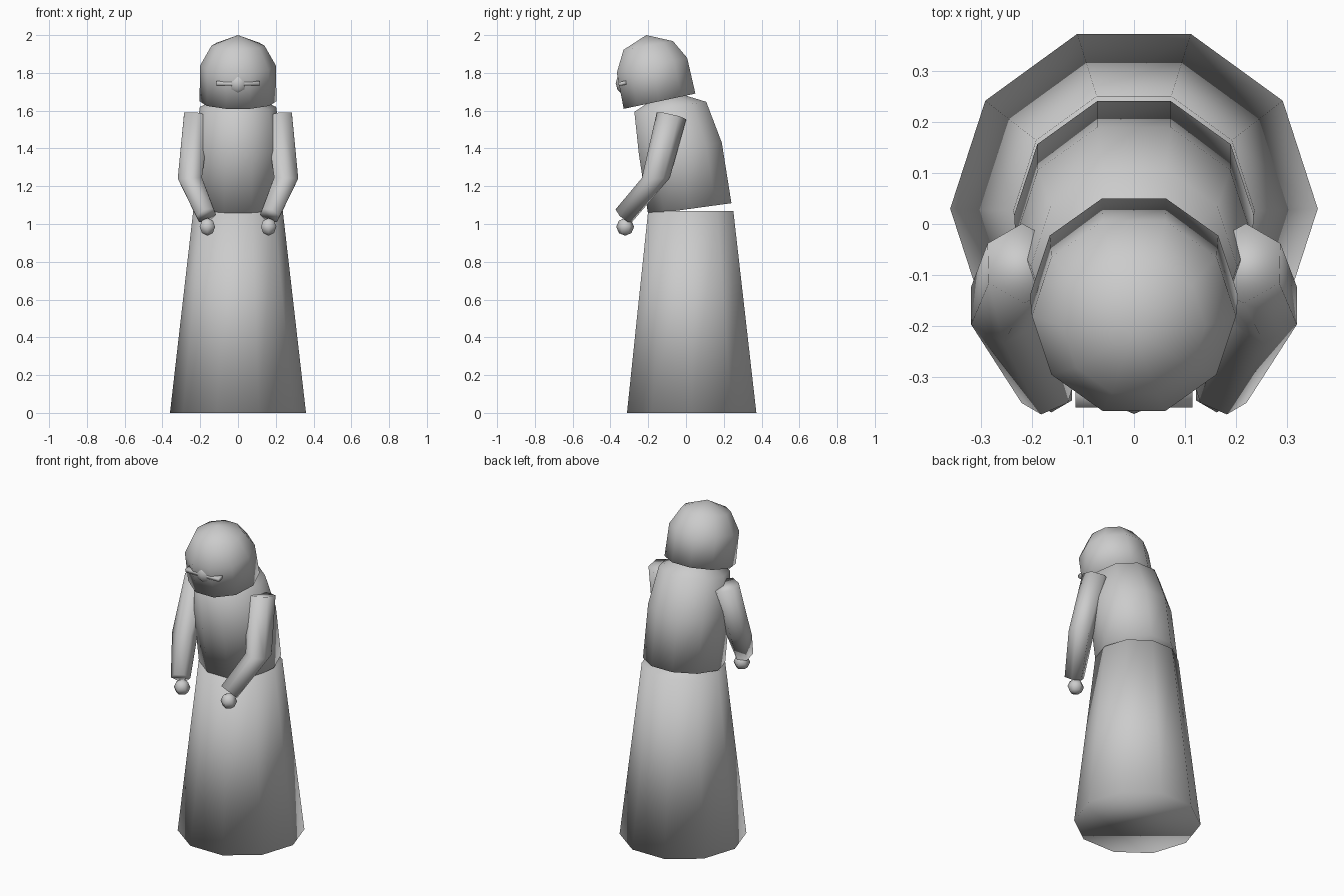
import bpy, bmesh, math
from mathutils import Vector, Matrix

if "Cube" in bpy.data.objects:
    bpy.data.objects.remove(bpy.data.objects["Cube"])

grey = bpy.data.materials.new("plain grey")
grey.diffuse_color = (0.6, 0.6, 0.6, 1)
grey.use_nodes = True
grey.node_tree.nodes["Principled BSDF"].inputs["Base Color"].default_value = grey.diffuse_color


def finish(name, bm):
    bmesh.ops.recalc_face_normals(bm, faces=bm.faces)
    me = bpy.data.meshes.new(name)
    bm.to_mesh(me)
    bm.free()
    me.materials.append(grey)
    for p in me.polygons:
        p.use_smooth = True
    ob = bpy.data.objects.new(name, me)
    bpy.context.collection.objects.link(ob)
    return ob


def loft(name, rings, apex=None):
    """Join rings of points; close the start, and end in a cap or a point."""
    bm = bmesh.new()
    loops = [[bm.verts.new(p) for p in ring] for ring in rings]
    n = len(loops[0])
    for a, b in zip(loops, loops[1:]):
        for i in range(n):
            j = (i + 1) % n
            bm.faces.new((a[i], a[j], b[j], b[i]))
    bm.faces.new(loops[0])
    if apex:
        tip = bm.verts.new(apex)
        for i in range(n):
            bm.faces.new((loops[-1][i], loops[-1][(i + 1) % n], tip))
    else:
        bm.faces.new(loops[-1])
    return finish(name, bm)


def body_ring(y, z, r, tilt=0):
    """Ten-sided ring, leaning forward by tilt degrees."""
    rot = Matrix.Rotation(math.radians(tilt), 3, 'X')
    return [rot @ Vector((r * math.cos(math.tau * i / 10), r * math.sin(math.tau * i / 10), 0))
            + Vector((0, y, z)) for i in range(10)]


def arm_ring(centre, r, direction):
    """Six-sided ring across the arm, one corner pointing forward and up."""
    d = Vector(direction).normalized()
    back = (Vector((0, 1, 0)) - d * d.y).normalized()
    side = back.cross(d)
    return [Vector(centre) + r * (math.cos(math.tau * i / 6) * back + math.sin(math.tau * i / 6) * side)
            for i in range(6)]


def ball(name, centre, r, seg, rings):
    bm = bmesh.new()
    bmesh.ops.create_uvsphere(bm, u_segments=seg, v_segments=rings, radius=r,
                              matrix=Matrix.Translation(centre))
    return finish(name, bm)


# Skirt and leaning torso
loft("skirt", [body_ring(0.03, 0, 0.36), body_ring(0.025, 1.07, 0.237)])
loft("torso", [body_ring(0.02, 1.08, 0.234, 7.8), body_ring(-0.03, 1.40, 0.233, 8),
               body_ring(-0.083, 1.62, 0.202, 8)], (0, -0.10, 1.71))

# Domed head, tilted forward
loft("head", [body_ring(-0.14, 1.65, 0.204, 12), body_ring(-0.18, 1.84, 0.2, 12),
              body_ring(-0.2, 1.945, 0.14, 10)], (0, -0.21, 2.0))

# Face: round nose with a thin wedge across it
ball("nose", (0, -0.307, 1.745), 0.065, 8, 6)
bm = bmesh.new()
bmesh.ops.create_cube(bm, size=1, matrix=Matrix.Translation((0, -0.335, 1.745))
                      @ Matrix.Rotation(math.radians(12), 4, 'X')
                      @ Matrix.Diagonal((0.23, 0.045, 0.02, 1)))
finish("face_bar", bm)

# Bent arms and hands
for side, label in ((-1, "left"), (1, "right")):
    loft(label + "_arm", [arm_ring((side * 0.217, -0.077, 1.572), 0.08, (side * 0.04, -0.075, -0.33)),
                          arm_ring((side * 0.255, -0.16, 1.243), 0.074, (side * -0.02, -0.0, -0.5)),
                          arm_ring((side * 0.168, -0.328, 1.045), 0.057, (side * -0.087, -0.17, -0.2))])
    ball(label + "_hand", (side * 0.162, -0.322, 0.985), 0.047, 6, 4)
